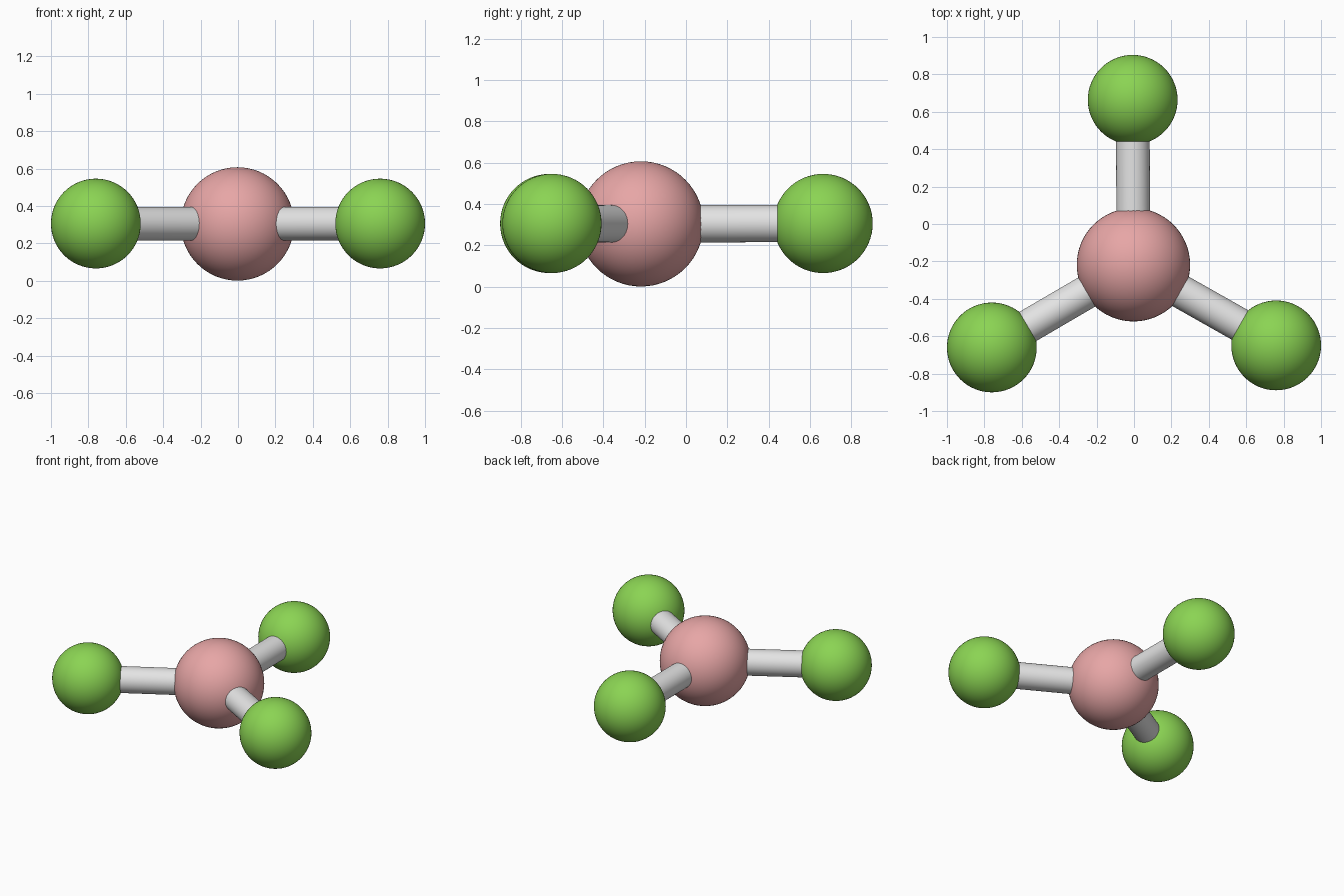
import bpy
import math
from mathutils import Vector

cube = bpy.data.objects.get("Cube")
if cube:
    bpy.data.objects.remove(cube, do_unlink=True)


def linear(c):
    c /= 255
    return c / 12.92 if c <= 0.04045 else ((c + 0.055) / 1.055) ** 2.4


def make_material(name, r, g, b):
    mat = bpy.data.materials.new(name)
    mat.use_nodes = True
    color = (linear(r), linear(g), linear(b), 1)
    mat.diffuse_color = color
    mat.node_tree.nodes["Principled BSDF"].inputs["Base Color"].default_value = color
    return mat


pink = make_material("pink", 238, 171, 171)
green = make_material("leaf green", 139, 212, 83)
grey = make_material("light grey", 228, 228, 228)


def finish(name, mat):
    obj = bpy.context.object
    obj.name = name
    obj.data.materials.append(mat)
    bpy.ops.object.shade_smooth_by_angle(angle=math.radians(40))


def ball(name, centre, radius, mat):
    bpy.ops.mesh.primitive_uv_sphere_add(segments=64, ring_count=32, radius=radius, location=centre)
    finish(name, mat)


def rod(name, start, end, radius, mat):
    axis = end - start
    bpy.ops.mesh.primitive_cylinder_add(vertices=48, radius=radius, depth=axis.length,
                                        location=(start + end) / 2)
    bpy.context.object.rotation_euler = axis.to_track_quat('Z', 'Y').to_euler()
    finish(name, mat)


# Large ball in the middle
height = 0.304
hub = Vector((-0.003, -0.218, height))
ball("centre_ball", hub, 0.303, pink)

# Three outer balls, each joined to the middle by a rod
outer = {
    "back": (-0.007, 0.664),
    "left": (0.76, -0.649),
    "right": (-0.76, -0.66),
}
for side, (x, y) in outer.items():
    tip = Vector((x, y, height + 0.002))
    ball(side + "_ball", tip, 0.24, green)
    rod(side + "_rod", hub, tip, 0.09, grey)
